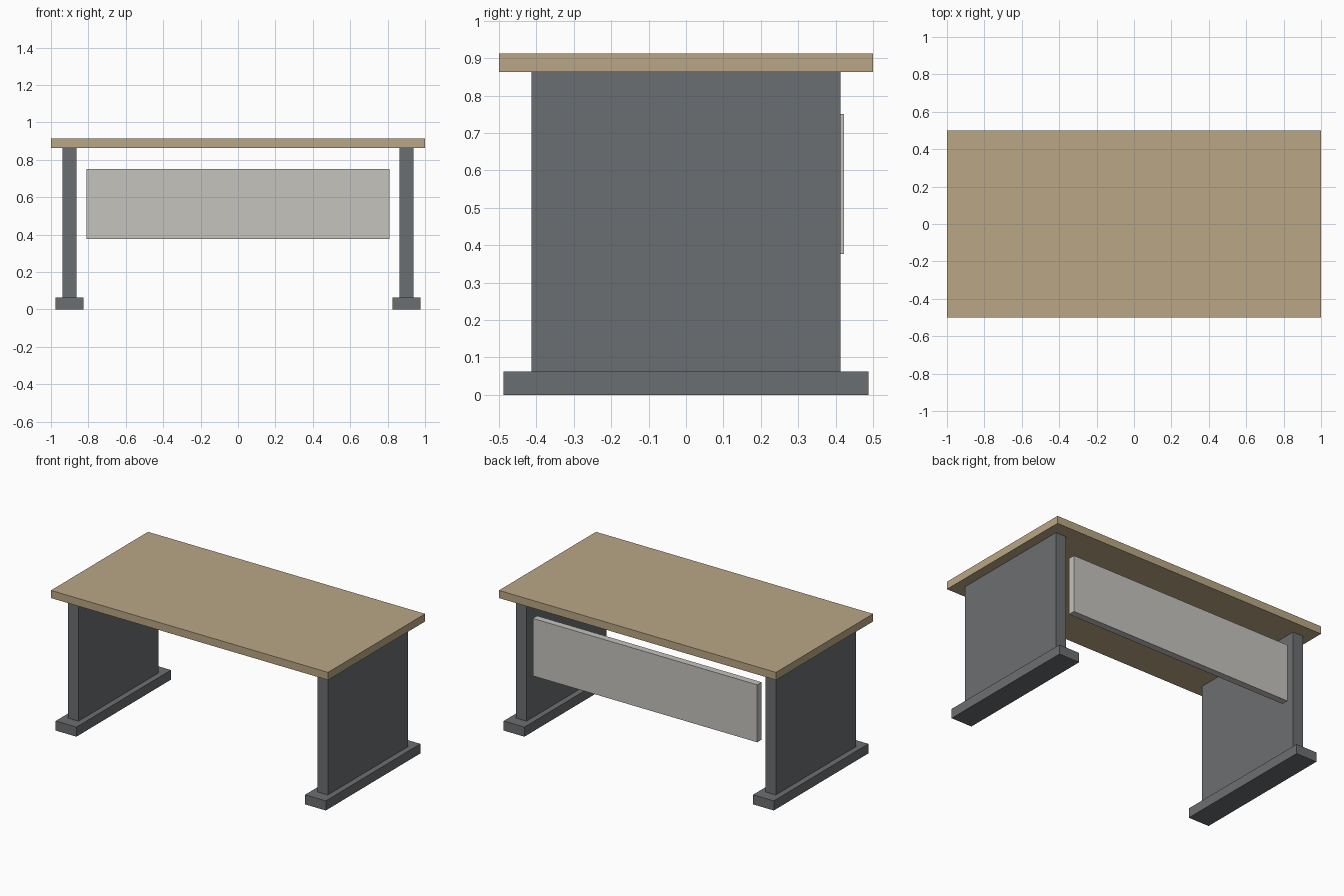
import bpy
import bmesh
from mathutils import Vector

cube = bpy.data.objects.get("Cube")
if cube:
    bpy.data.objects.remove(cube, do_unlink=True)


def material(name, rgb):
    mat = bpy.data.materials.new(name)
    mat.use_nodes = True
    colour = (*rgb, 1.0)
    mat.diffuse_color = colour
    mat.node_tree.nodes["Principled BSDF"].inputs["Base Color"].default_value = colour
    return mat


def box(name, centre, size, mat):
    """Flat-faced box with its origin at its centre."""
    mesh = bpy.data.meshes.new(name)
    bm = bmesh.new()
    bmesh.ops.create_cube(bm, size=1.0)
    bmesh.ops.scale(bm, vec=Vector(size), verts=bm.verts)
    bm.to_mesh(mesh)
    bm.free()
    mesh.materials.append(mat)
    obj = bpy.data.objects.new(name, mesh)
    obj.location = centre
    bpy.context.collection.objects.link(obj)
    return obj


wood = material("light wood", (0.49, 0.39, 0.238))
steel = material("dark grey", (0.148, 0.157, 0.164))
panel = material("pale grey", (0.56, 0.546, 0.515))

# Heights of the stacked parts
foot_h, leg_h, top_h = 0.0625, 0.8, 0.05
under_top = foot_h + leg_h

# Tabletop
box("tabletop", (0, 0, under_top + top_h / 2), (2, 1, top_h), wood)

# Slab leg and foot at each end
for side, x in (("left", 0.9), ("right", -0.9)):
    box(f"{side}_foot", (x, 0, foot_h / 2), (0.15, 0.975, foot_h), steel)
    box(f"{side}_leg", (x, 0, foot_h + leg_h / 2), (0.075, 0.825, leg_h), steel)

# Modesty panel near the back edge
box("modesty_panel", (0, 0.4, 0.5635), (1.62, 0.045, 0.375), panel)
